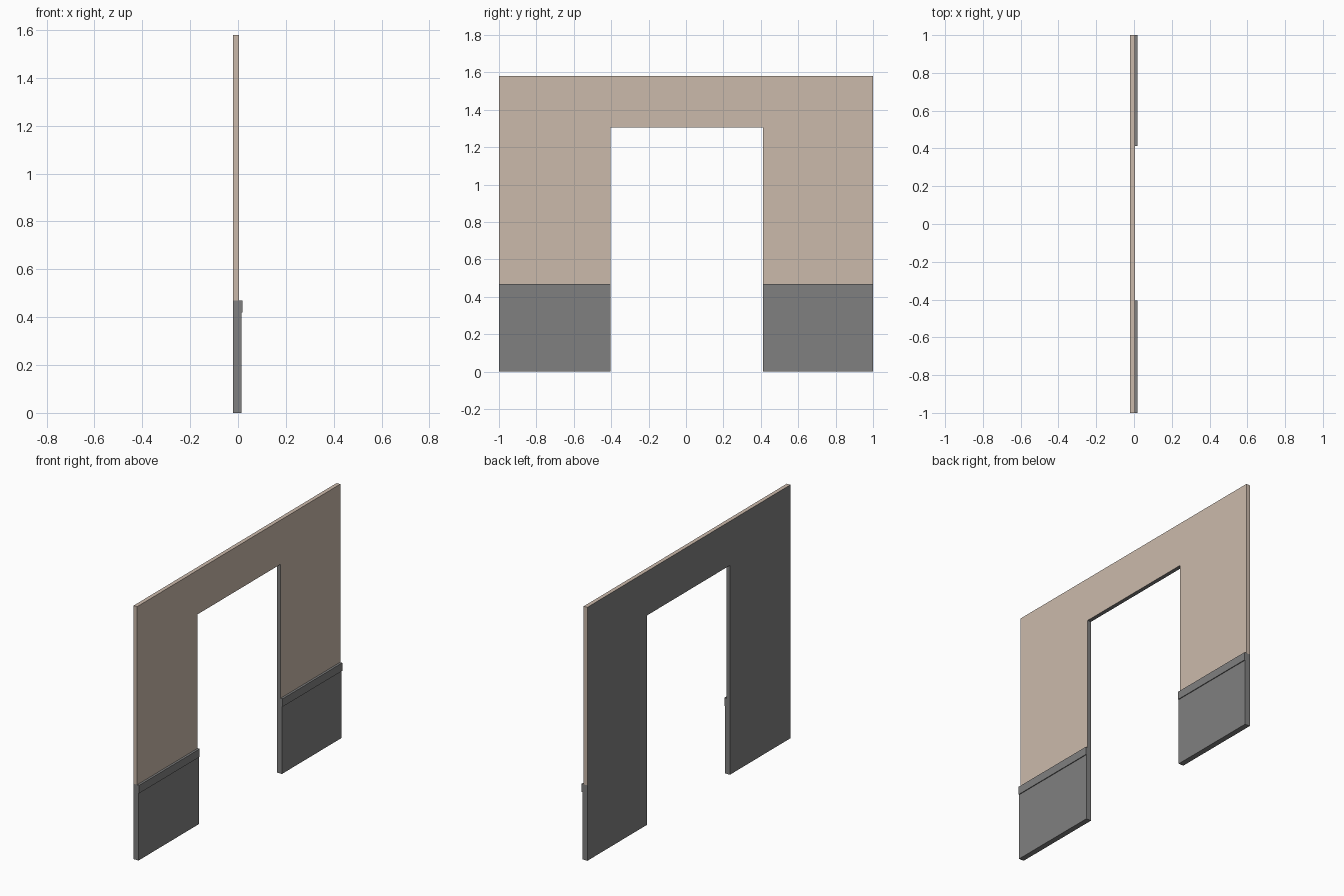
import bpy, bmesh

if "Cube" in bpy.data.objects:
    bpy.data.objects.remove(bpy.data.objects["Cube"])


def material(name, rgb):
    m = bpy.data.materials.new(name)
    m.diffuse_color = (*rgb, 1.0)
    m.use_nodes = True
    m.node_tree.nodes["Principled BSDF"].inputs["Base Color"].default_value = m.diffuse_color
    return m


beige = material("beige_plaster", (0.60, 0.49, 0.41))
grey = material("mid_grey", (0.216, 0.216, 0.216))

BACK, WALL, PANEL, RAIL = -0.02, 0.005, 0.014, 0.019
LEFT, RIGHT, HEAD, TOP = -0.404, 0.412, 1.305, 1.58
RAIL_LOW, RAIL_TOP = 0.42, 0.47


def extrude_profile(name, profile, x0, x1, mats):
    """Extrude a (y, z) outline from x0 to x1."""
    bm = bmesh.new()
    face = bm.faces.new([bm.verts.new((x0, y, z)) for y, z in profile])
    ext = bmesh.ops.extrude_face_region(bm, geom=[face])
    verts = [g for g in ext["geom"] if isinstance(g, bmesh.types.BMVert)]
    bmesh.ops.translate(bm, vec=(x1 - x0, 0, 0), verts=verts)
    bmesh.ops.recalc_face_normals(bm, faces=bm.faces[:])
    me = bpy.data.meshes.new(name)
    bm.to_mesh(me)
    bm.free()
    for m in mats:
        me.materials.append(m)
    ob = bpy.data.objects.new(name, me)
    bpy.context.collection.objects.link(ob)
    return ob


def rect(y0, y1, z0, z1):
    return [(y0, z0), (y1, z0), (y1, z1), (y0, z1)]


# Upper wall: an arch-shaped slab with grey back and opening reveals
wall = extrude_profile(
    "upper_wall",
    [(-1, RAIL_TOP), (LEFT, RAIL_TOP), (LEFT, HEAD), (RIGHT, HEAD),
     (RIGHT, RAIL_TOP), (1, RAIL_TOP), (1, TOP), (-1, TOP)],
    BACK, WALL, [beige, grey])
for p in wall.data.polygons:
    is_back = p.normal.x < -0.5
    is_reveal = abs(p.normal.x) < 0.5 and abs(p.center.y) < 0.5 and p.center.z < TOP - 0.01
    p.material_index = 1 if is_back or is_reveal else 0

# Grey wainscot and its projecting rail on each side of the doorway
for side, y0, y1 in (("left", -1, LEFT), ("right", RIGHT, 1)):
    extrude_profile(side + "_wainscot", rect(y0, y1, 0, RAIL_LOW), BACK, PANEL, [grey])
    extrude_profile(side + "_rail", rect(y0, y1, RAIL_LOW, RAIL_TOP), BACK, RAIL, [grey])
